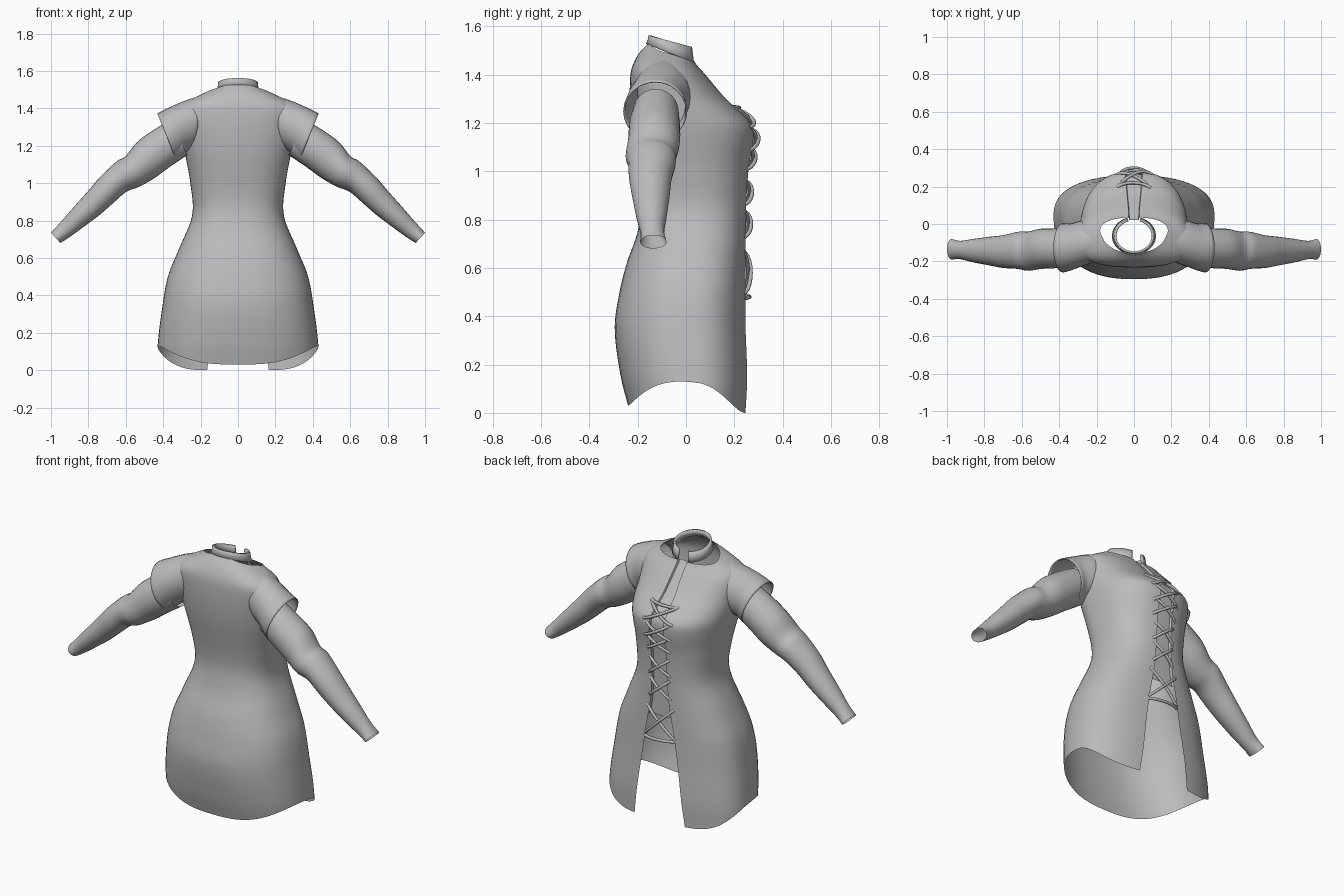
import bpy, bmesh, math
from mathutils import Vector

cube = bpy.data.objects.get("Cube")
if cube:
    bpy.data.objects.remove(cube, do_unlink=True)

cloth = bpy.data.materials.new("grey cloth")
cloth.use_nodes = True
cloth.diffuse_color = (0.5, 0.5, 0.5, 1)
cloth.node_tree.nodes["Principled BSDF"].inputs["Base Color"].default_value = (0.5, 0.5, 0.5, 1)

POWER = 2.4  # squareness of the cross-sections


def curve(points):
    """Smooth interpolation through (position, value) points."""
    def f(p):
        p = min(max(p, points[0][0]), points[-1][0])
        i = max(k for k in range(len(points) - 1) if points[k][0] <= p)

        def slope(k):
            a, b = points[max(k - 1, 0)], points[min(k + 1, len(points) - 1)]
            return (b[1] - a[1]) / (b[0] - a[0])
        (x0, y0), (x1, y1) = points[i], points[i + 1]
        h = x1 - x0
        t = (p - x0) / h
        return (y0 * (1 + 2 * t) * (1 - t) ** 2 + slope(i) * h * t * (1 - t) ** 2
                + y1 * t * t * (3 - 2 * t) + slope(i + 1) * h * t * t * (t - 1))
    return f


# Torso outline by height
half_width = curve([(0, .43), (.13, .43), (.3, .41), (.5, .375), (.65, .315), (.83, .245), (1, .255),
                    (1.17, .285), (1.3, .3), (1.38, .305), (1.42, .29), (1.455, .235), (1.475, .195),
                    (1.51, .125), (1.53, .105)])
back_y = curve([(0, -.235), (.03, -.24), (.15, -.27), (.35, -.295), (.5, -.275), (.62, -.245), (.75, -.2),
                (.9, -.18), (1.2, -.225), (1.4, -.23), (1.48, -.2), (1.53, -.155)])
front_y = curve([(0, .255), (.15, .26), (.4, .25), (.8, .25), (1, .26), (1.13, .28), (1.19, .275),
                 (1.25, .22), (1.3, .165), (1.4, .08), (1.455, .035), (1.53, .025)])
seam_y = curve([(0, .05), (.4, .02), (.8, .02), (1.1, -.03), (1.3, -.09), (1.4, -.11), (1.53, -.065)])
slit = curve([(0, .165), (.3, .125), (.5, .095), (.75, .055), (1.2, .045), (1.4, .03), (1.53, .03)])


def outline(angle, z):
    c, s = max(math.cos(angle), 0) ** (2 / POWER), math.sin(angle)
    y = seam_y(z)
    reach = (front_y(z) if s > 0 else back_y(z)) - y
    return Vector((half_width(z) * c, y + reach * abs(s) ** (2 / POWER), z))


def slit_angle(z):
    return math.acos(min(slit(z) / half_width(z), 1) ** (POWER / 2))


def make_object(name, grid, closed=False, skip=lambda a: False, mirror=True, thickness=0):
    """Skin a grid of points, row by row."""
    bm = bmesh.new()
    rows = [[bm.verts.new(p) for p in row] for row in grid]
    for low, high in zip(rows, rows[1:]):
        n = len(low)
        for i in range(n if closed else n - 1):
            j = (i + 1) % n
            if not skip((i, low[i].co.z)):
                bm.faces.new((low[i], low[j], high[j], high[i]))
    bmesh.ops.delete(bm, geom=[v for v in bm.verts if not v.link_faces], context="VERTS")
    mesh = bpy.data.meshes.new(name)
    bm.to_mesh(mesh)
    bm.free()
    mesh.materials.append(cloth)
    ob = bpy.data.objects.new(name, mesh)
    bpy.context.collection.objects.link(ob)
    if mirror:
        ob.modifiers.new("mirror", "MIRROR")
    if thickness:
        solid = ob.modifiers.new("thickness", "SOLIDIFY")
        solid.thickness = thickness
        solid.offset = 0
    for other in bpy.context.selected_objects:
        other.select_set(False)
    ob.select_set(True)
    bpy.context.view_layer.objects.active = ob
    bpy.ops.object.shade_smooth_by_angle(angle=math.radians(50))
    return ob


# Tunic body: half of it from back centre to slit, then a recessed tongue behind the lacing
COLS, ROWS = 28, 64
grid = []
for r in range(ROWS + 1):
    row = []
    t = 1 - (1 - r / ROWS) ** 1.3
    for k in range(COLS + 1):
        u = k / COLS
        angle = (u - .5) * math.pi
        side = max(math.cos(angle), 0) ** (2 / POWER)
        hem = (.13 * side ** 3) if angle > 0 else .03 + .1 * side ** 3
        top = 1.4925 - .0375 * math.sin(angle)
        z = hem + (top - hem) * t
        row.append(outline(-math.pi / 2 + u * (slit_angle(z) + math.pi / 2), z))
    edge = row[-1]
    row.append(edge + Vector((-.004, -.014, 0)))
    row.append(Vector((0, edge.y - .012, edge.z)))
    grid.append(row)
make_object("tunic_body", grid, skip=lambda a: a[0] >= COLS and a[1] < .6)

# Standing collar, tilted forward and notched at the front
collar = []
for width, y0, y1, zb, zf in ((.112, -.16, .032, 1.525, 1.45), (.103, -.152, .028, 1.545, 1.48),
                              (.1, -.152, .024, 1.562, 1.512)):
    row = []
    for k in range(25):
        a = -math.pi / 2 + k / 24 * (math.pi - .32)
        s = math.sin(a)
        row.append(Vector((width * math.cos(a), (y0 + y1) / 2 + (y1 - y0) / 2 * s,
                           (zb + zf) / 2 + (zf - zb) / 2 * s)))
    collar.append(row)
make_object("collar", collar, thickness=.012)


def tube(name, rings, sides=24, steps=4, thickness=0):
    """Sleeve through rings given as top x, top z, bottom x, bottom z, back y, front y."""
    tracks = [curve([(i, ring[c]) for i, ring in enumerate(rings)]) for c in range(6)]
    grid = []
    for i in range((len(rings) - 1) * steps + 1):
        tx, tz, bx, bz, y0, y1 = (f(i / steps) for f in tracks)
        grid.append([Vector(((tx + bx) / 2 + (tx - bx) / 2 * math.cos(a), (y0 + y1) / 2 + (y1 - y0) / 2 * math.sin(a),
                             (tz + bz) / 2 + (tz - bz) / 2 * math.cos(a)))
                     for a in (2 * math.pi * k / sides for k in range(sides))])
    return make_object(name, grid, closed=True, thickness=thickness)


# Short cap sleeves over the shoulders
tube("cap_sleeves", [(.2, 1.465, .22, 1.2, -.2, .02), (.29, 1.435, .275, 1.17, -.225, .015),
                     (.37, 1.4, .305, 1.15, -.245, 0), (.43, 1.37, .33, 1.125, -.257, .002)],
     thickness=.006)

# Long sleeves down to the open cuffs
tube("long_sleeves", [(.36, 1.34, .27, 1.15, -.22, -.03), (.45, 1.285, .36, 1.09, -.235, -.025),
                      (.54, 1.22, .45, 1.025, -.24, -.025), (.6, 1.145, .53, .98, -.25, -.04),
                      (.65, 1.115, .595, .955, -.24, -.042), (.74, 1.03, .66, .9, -.235, -.06),
                      (.8, .96, .74, .83, -.222, -.068), (.88, .87, .84, .755, -.205, -.08),
                      (.95, .79, .91, .705, -.188, -.09), (1, .735, .95, .68, -.19, -.08)])


# Lacing cords, crossing over the slit
def surface_point(x, z, lift):
    a = math.acos(min(abs(x) / half_width(z), 1) ** (POWER / 2))
    p = outline(a, z)
    return Vector((x, p.y + lift, z))


cords = bpy.data.curves.new("lacing", "CURVE")
cords.dimensions = "3D"
cords.bevel_depth = .0085
cords.bevel_resolution = 2
cords.use_fill_caps = True


def cord(x0, z0, x1, z1, lift):
    spline = cords.splines.new("POLY")
    spline.points.add(8)
    for k, point in enumerate(spline.points):
        t = k / 8
        p = surface_point(x0 + (x1 - x0) * t, z0 + (z1 - z0) * t,
                          -.006 + lift * math.sin(math.pi * t) ** .6)
        point.co = (*p, 1)


for z, h, w in ((1.22, .04, .095), (1.13, .045, .085), (1.05, .045, .08), (.91, .05, .07),
                (.78, .055, .07), (.58, .09, .1)):
    cord(-w, z - h, w * .9, z + h, .014)
    cord(w, z - h, -w * .9, z + h, .026)
cord(-.1, .485, .1, .475, .02)
cord(-.09, 1.26, .09, 1.265, .02)
cords.materials.append(cloth)
bpy.context.collection.objects.link(bpy.data.objects.new("lacing", cords))
